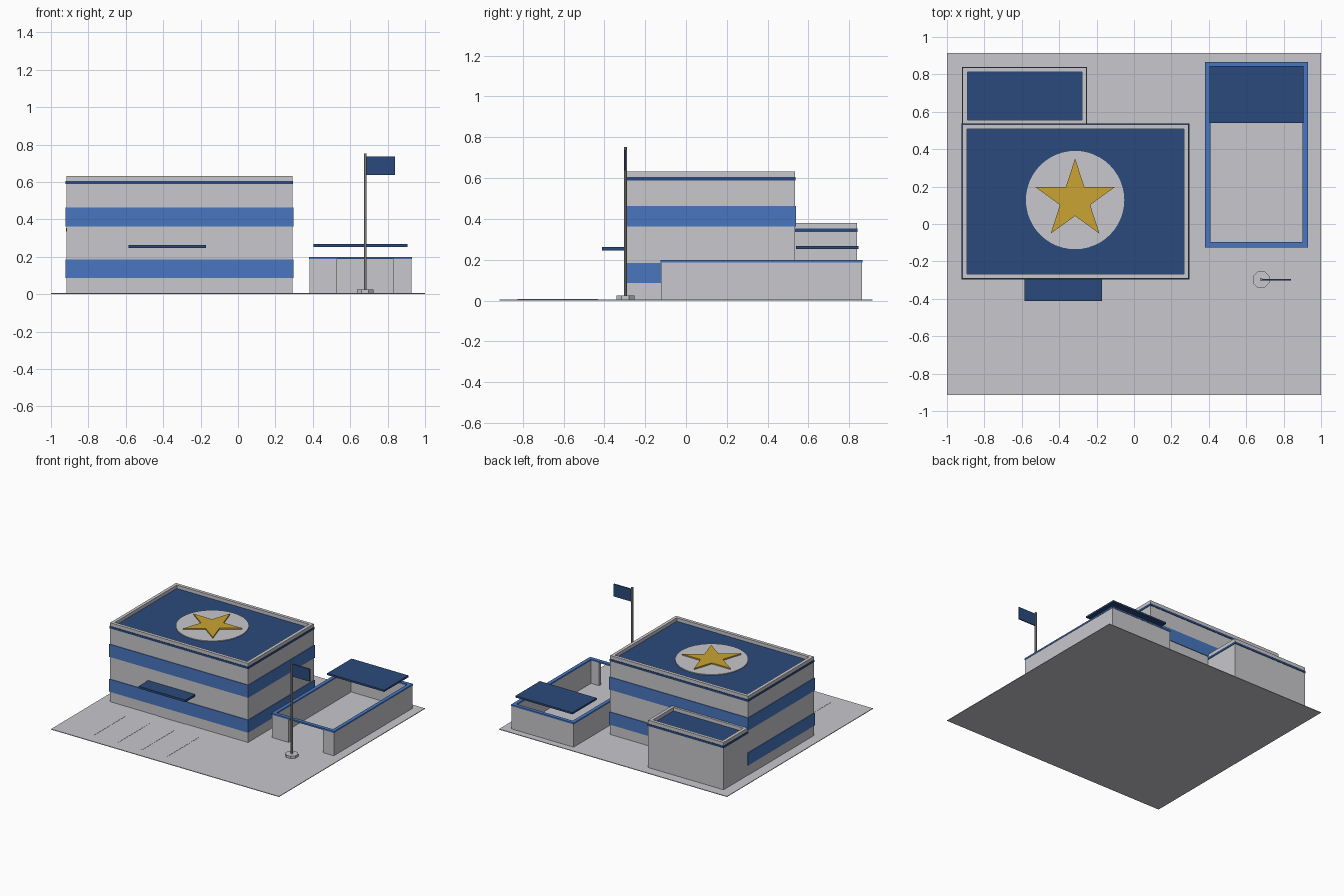
import bpy, bmesh, math

if "Cube" in bpy.data.objects:
    bpy.data.objects.remove(bpy.data.objects["Cube"])


def material(name, rgb):
    m = bpy.data.materials.new(name)
    m.diffuse_color = (*rgb, 1)
    m.use_nodes = True
    m.node_tree.nodes["Principled BSDF"].inputs["Base Color"].default_value = m.diffuse_color
    return m


GREY = material("light grey", (0.58, 0.58, 0.61))
BLUE = material("blue", (0.065, 0.18, 0.52))
NAVY = material("navy", (0.024, 0.067, 0.2))
GOLD = material("gold", (0.59, 0.37, 0.032))
STEEL = material("steel grey", (0.36, 0.36, 0.37))


def finish(name, bm, mat):
    bmesh.ops.recalc_face_normals(bm, faces=bm.faces)
    me = bpy.data.meshes.new(name)
    bm.to_mesh(me)
    bm.free()
    me.materials.append(mat)
    ob = bpy.data.objects.new(name, me)
    bpy.context.collection.objects.link(ob)
    return ob


def prism(name, points, z0, z1, mat):
    """Extrude a flat outline from z0 to z1."""
    bm = bmesh.new()
    face = bm.faces.new([bm.verts.new((x, y, z0)) for x, y in points])
    top = bmesh.ops.extrude_face_region(bm, geom=[face])["geom"]
    for v in top:
        if isinstance(v, bmesh.types.BMVert):
            v.co.z = z1
    return finish(name, bm, mat)


def box(name, x0, x1, y0, y1, z0, z1, mat):
    return prism(name, [(x0, y0), (x1, y0), (x1, y1), (x0, y1)], z0, z1, mat)


def ring(name, x0, x1, y0, y1, z0, z1, t, mat):
    """Rectangular frame with wall thickness t."""
    bm = bmesh.new()
    loops = []
    for z in (z0, z1):
        for d in (0, t):
            loops.append([bm.verts.new(p) for p in (
                (x0 + d, y0 + d, z), (x1 - d, y0 + d, z),
                (x1 - d, y1 - d, z), (x0 + d, y1 - d, z))])
    lo, li, ho, hi = loops
    for a, b in ((lo, li), (ho, hi), (lo, ho), (li, hi)):
        for i in range(4):
            j = (i + 1) % 4
            bm.faces.new((a[i], a[j], b[j], b[i]))
    return finish(name, bm, mat)


def circle(cx, cy, r, n, turn=0.0):
    return [(cx + r * math.cos(turn + 2 * math.pi * i / n),
             cy + r * math.sin(turn + 2 * math.pi * i / n)) for i in range(n)]


def block(name, x0, x1, y0, y1, roof, top):
    """Walls, projecting roof slab and parapet."""
    e = 0.003
    box(name + "_walls", x0, x1, y0, y1, 0.004, roof - 0.017, GREY)
    box(name + "_roof_slab", x0 - e, x1 + e, y0 - e, y1 + e, roof - 0.017, roof, NAVY)
    ring(name + "_parapet", x0, x1, y0, y1, roof, top, 0.025, GREY)


# Paved lot and parking lines
box("ground_slab", -1, 1, -0.915, 0.915, 0, 0.005, GREY)
for i in range(4):
    x = -0.69 + 0.213 * i
    box("parking_line", x - 0.005, x + 0.005, -0.825, -0.43, 0.005, 0.0065, GREY)

# Main building with two window bands
X0, X1, Y0, Y1 = -0.918, 0.292, -0.291, 0.533
block("main_building", X0, X1, Y0, Y1, 0.605, 0.632)
for z in (0.085, 0.362):
    ring("window_band", X0 - 0.005, X1 + 0.005, Y0 - 0.005, Y1 + 0.005,
         z, z + 0.1, 0.0075, BLUE)

# Entrance
box("entrance_door", -0.49, -0.265, Y0 - 0.004, Y0 + 0.002, 0.005, 0.2, GREY)
box("entrance_canopy", -0.585, -0.172, -0.412, Y0 + 0.002, 0.246, 0.263, NAVY)

# Rear annex
block("annex", -0.916, -0.254, 0.53, 0.837, 0.353, 0.381)

# Rooftop pad and star
CX, CY = -0.315, 0.128
prism("roof_pad", circle(CX, CY, 0.263, 48), 0.604, 0.611, GREY)
outer = circle(CX, CY, 0.222, 5, math.pi / 2)
inner = circle(CX, CY, 0.085, 5, math.pi / 2 + math.pi / 5)
prism("roof_star", [p for pair in zip(outer, inner) for p in pair], 0.610, 0.621, GOLD)

# Walled yard with an opening in the front wall
FX0, FX1, FY0, FY1, T = 0.383, 0.927, -0.123, 0.862, 0.023
outline = [(0.53, FY0), (FX0, FY0), (FX0, FY1), (FX1, FY1), (FX1, FY0), (0.832, FY0),
           (0.832, FY0 + T), (FX1 - T, FY0 + T), (FX1 - T, FY1 - T),
           (FX0 + T, FY1 - T), (FX0 + T, FY0 + T), (0.53, FY0 + T)]
prism("yard_wall", outline, 0.004, 0.187, GREY)
ring("yard_wall_cap", FX0 - 0.003, FX1 + 0.003, FY0 - 0.003, FY1 + 0.003,
     0.187, 0.199, 0.029, BLUE)
box("yard_canopy", 0.405, 0.905, 0.54, 0.845, 0.253, 0.267, NAVY)

# Flagpole
PX, PY = 0.68, -0.297
prism("flagpole_base", circle(PX, PY, 0.048, 8, math.pi / 8), 0.004, 0.024, GREY)
prism("flagpole", circle(PX, PY, 0.008, 8, math.pi / 8), 0.02, 0.752, STEEL)
box("flag", PX + 0.005, 0.84, PY - 0.004, PY + 0.004, 0.638, 0.737, NAVY)
